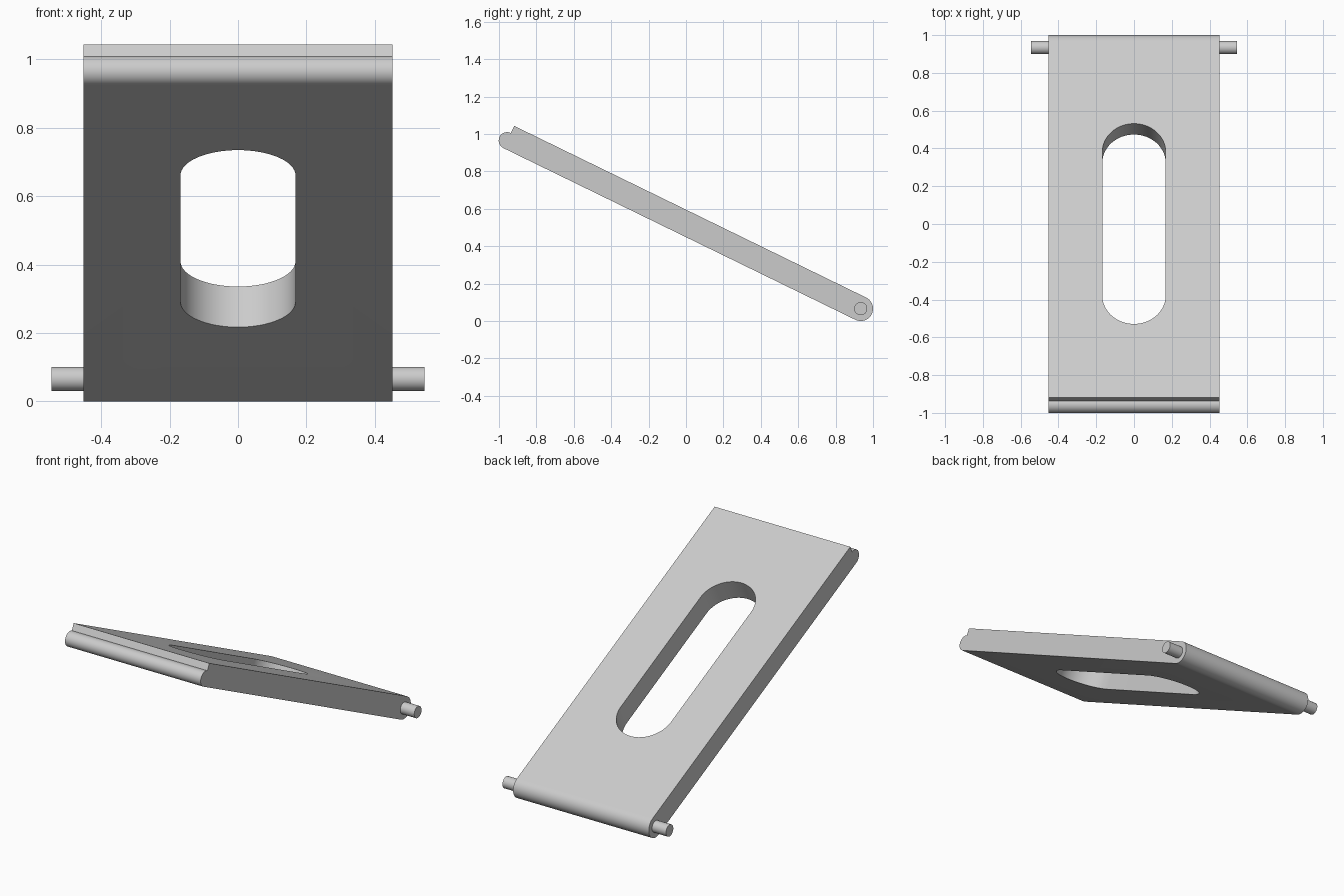
import bpy, bmesh
from math import radians, pi, sin, cos
from mathutils import Matrix, Vector

cube = bpy.data.objects.get("Cube")
if cube:
    bpy.data.objects.remove(cube, do_unlink=True)

# Main sizes
TILT = radians(-26)
PIVOT = Vector((0, 0.934, 0.066))
HALF_THICK = 0.066
HALF_WIDTH = 0.452
LENGTH = 2.093
LIP_R = 0.045
SLOT_R = 0.168
SLOT_HALF = 0.59
SLOT_MID = -1.07

grey = bpy.data.materials.new("light grey")
grey.use_nodes = True
colour = (0.6, 0.6, 0.6, 1)
grey.diffuse_color = colour
grey.node_tree.nodes["Principled BSDF"].inputs["Base Color"].default_value = colour


def arc(centre, radius, start, end, steps=32):
    """Points on an arc, angles in degrees."""
    angles = [radians(start + (end - start) * i / steps) for i in range(steps + 1)]
    return [(centre[0] + radius * cos(a), centre[1] + radius * sin(a)) for a in angles]


def prism(name, profile, to_3d, sweep):
    """Extrude a closed 2D profile along a vector, in the tilted frame."""
    bm = bmesh.new()
    face = bm.faces.new([bm.verts.new(to_3d(u, v)) for u, v in profile])
    new = bmesh.ops.extrude_face_region(bm, geom=[face])["geom"]
    moved = [g for g in new if isinstance(g, bmesh.types.BMVert)]
    bmesh.ops.translate(bm, verts=moved, vec=sweep)
    bmesh.ops.recalc_face_normals(bm, faces=bm.faces)
    mesh = bpy.data.meshes.new(name)
    bm.to_mesh(mesh)
    bm.free()
    mesh.materials.append(grey)
    obj = bpy.data.objects.new(name, mesh)
    bpy.context.collection.objects.link(obj)
    obj.matrix_world = Matrix.Translation(PIVOT) @ Matrix.Rotation(TILT, 4, 'X')
    return obj


def across(x):
    return lambda u, v: (x, u, v)


def smooth(obj):
    bpy.ops.object.select_all(action='DESELECT')
    obj.select_set(True)
    bpy.context.view_layer.objects.active = obj
    bpy.ops.object.shade_smooth_by_angle(angle=radians(30))


# Panel: round hinge end, square step and thinner round lip at the raised end
side = arc((0, 0), HALF_THICK, -90, 90)
side += [(-LENGTH, HALF_THICK)]
side += arc((-LENGTH, LIP_R - HALF_THICK), LIP_R, 90, 270)
panel = prism("panel", side, across(-HALF_WIDTH), (2 * HALF_WIDTH, 0, 0))

# Long round-ended slot through the panel
reach = SLOT_HALF - SLOT_R
outline = arc((0, SLOT_MID + reach), SLOT_R, 0, 180)
outline += arc((0, SLOT_MID - reach), SLOT_R, 180, 360)
cutter = prism("slot_cutter", outline, lambda u, v: (u, v, -0.2), (0, 0, 0.4))
cutter.hide_render = True
cut = panel.modifiers.new("slot", 'BOOLEAN')
cut.operation = 'DIFFERENCE'
cut.solver = 'EXACT'
cut.object = cutter
bpy.context.view_layer.objects.active = panel
bpy.ops.object.modifier_apply(modifier=cut.name)
bpy.data.objects.remove(cutter, do_unlink=True)
smooth(panel)

# Hinge pins on both sides
for name, sign in (("left_hinge_pin", 1), ("right_hinge_pin", -1)):
    circle = arc((0, 0), 0.035, 0, 360)[:-1]
    pin = prism(name, circle, across(sign * (HALF_WIDTH - 0.02)), (sign * 0.113, 0, 0))
    smooth(pin)
